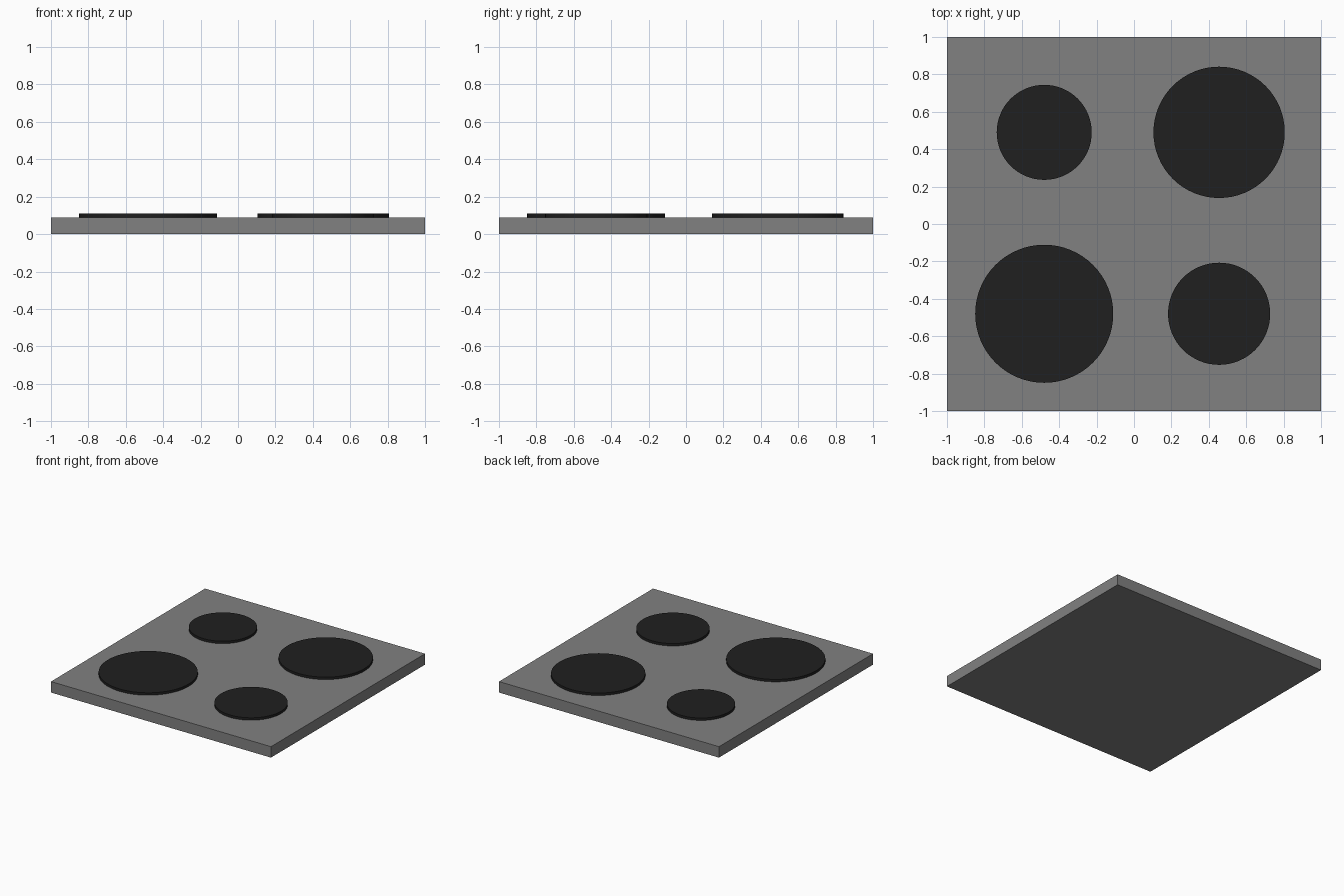
import bpy

if "Cube" in bpy.data.objects:
    bpy.data.objects.remove(bpy.data.objects["Cube"])

BASE_H = 0.09      # slab thickness
PLATE_TOP = 0.11   # top of the hot plates


def material(name, value):
    mat = bpy.data.materials.new(name)
    mat.diffuse_color = (value, value, value, 1)
    mat.use_nodes = True
    mat.node_tree.nodes["Principled BSDF"].inputs["Base Color"].default_value = mat.diffuse_color
    return mat


steel = material("steel", 0.22)
iron = material("cast_iron", 0.014)

# Square slab of the cooktop
bpy.ops.mesh.primitive_cube_add(size=1, location=(0, 0, BASE_H / 2))
slab = bpy.context.object
slab.name = "cooktop_slab"
slab.scale = (2, 2, BASE_H)
bpy.ops.object.transform_apply(location=False, rotation=False, scale=True)
slab.data.materials.append(steel)


# Round hot plates, sunk slightly into the slab
def hot_plate(name, x, y, radius):
    bottom = BASE_H - 0.02
    bpy.ops.mesh.primitive_cylinder_add(
        vertices=64, radius=radius, depth=PLATE_TOP - bottom,
        location=(x, y, (PLATE_TOP + bottom) / 2))
    plate = bpy.context.object
    plate.name = name
    plate.data.materials.append(iron)
    bpy.ops.object.shade_smooth_by_angle()


hot_plate("back_left_plate", -0.48, 0.49, 0.254)
hot_plate("back_right_plate", 0.455, 0.49, 0.351)
hot_plate("front_left_plate", -0.48, -0.48, 0.369)
hot_plate("front_right_plate", 0.455, -0.48, 0.273)
